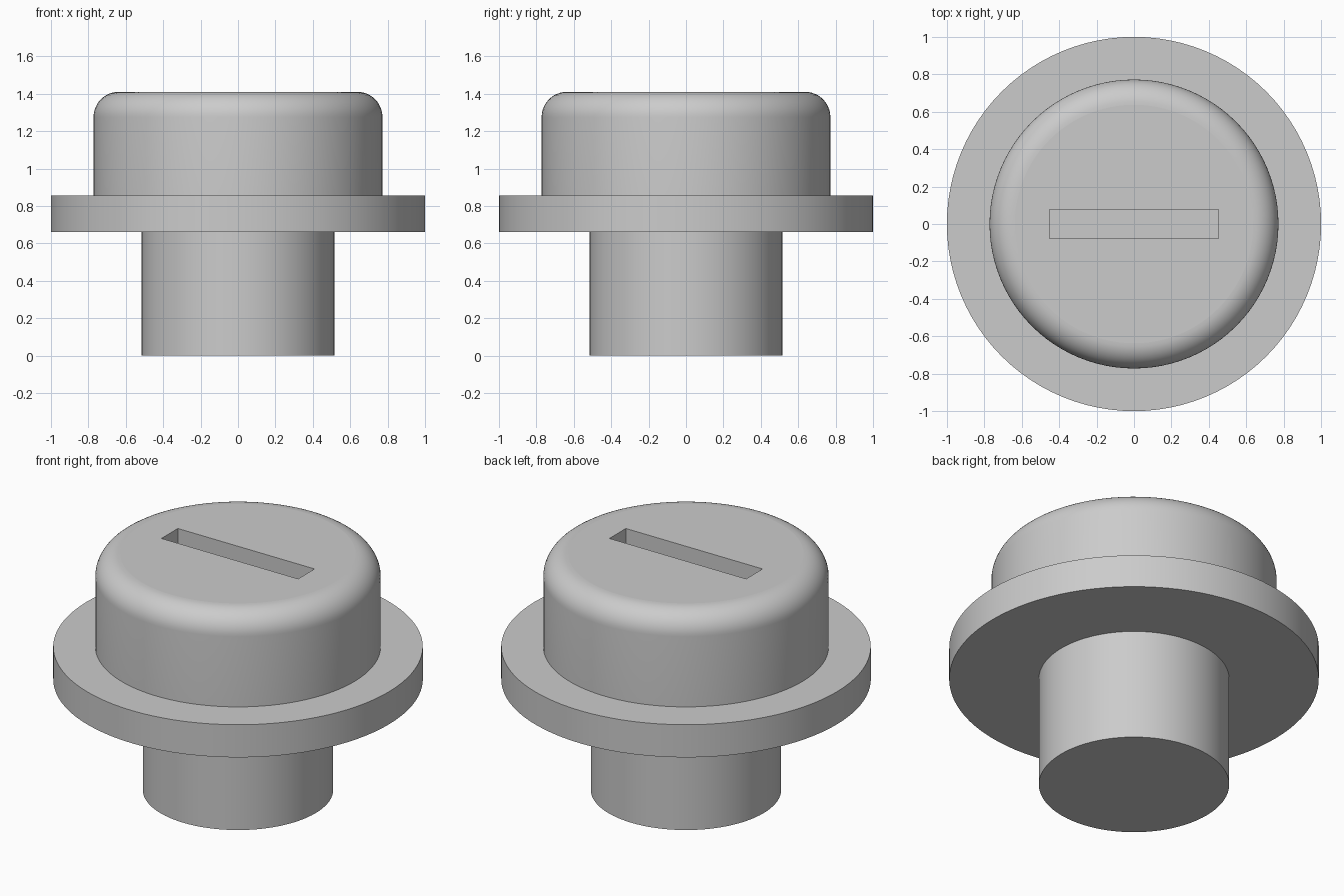
import bpy, bmesh, math

cube = bpy.data.objects.get("Cube")
if cube:
    bpy.data.objects.remove(cube, do_unlink=True)

SEGMENTS = 96
STEM_R, FLANGE_R, CAP_R = 0.515, 1.0, 0.772
FLANGE_Z0, FLANGE_Z1, TOP_Z = 0.66, 0.855, 1.41
FILLET, FILLET_STEPS = 0.135, 12
SLOT_LENGTH, SLOT_WIDTH, SLOT_DEPTH = 0.903, 0.155, 0.14

# Plain grey material
grey = bpy.data.materials.new("plain_grey")
grey.use_nodes = True
colour = (0.6, 0.6, 0.6, 1)
grey.diffuse_color = colour
grey.node_tree.nodes["Principled BSDF"].inputs["Base Color"].default_value = colour

# Half section: stem, flange, cap wall and rounded rim
profile = [(STEM_R, 0), (STEM_R, FLANGE_Z0), (FLANGE_R, FLANGE_Z0),
           (FLANGE_R, FLANGE_Z1), (CAP_R, FLANGE_Z1)]
for i in range(FILLET_STEPS + 1):
    a = math.pi / 2 * i / FILLET_STEPS
    profile.append((CAP_R - FILLET + FILLET * math.cos(a),
                    TOP_Z - FILLET + FILLET * math.sin(a)))

# Turn the section into one closed body
bm = bmesh.new()
rings = []
for r, z in profile:
    angles = [2 * math.pi * k / SEGMENTS for k in range(SEGMENTS)]
    rings.append([bm.verts.new((r * math.cos(a), r * math.sin(a), z)) for a in angles])
for low, high in zip(rings, rings[1:]):
    for k in range(SEGMENTS):
        n = (k + 1) % SEGMENTS
        bm.faces.new((low[k], low[n], high[n], high[k]))
bm.faces.new(rings[0][::-1])
bm.faces.new(rings[-1])
mesh = bpy.data.meshes.new("flanged_plug")
bm.to_mesh(mesh)
bm.free()
mesh.materials.append(grey)
plug = bpy.data.objects.new("flanged_plug", mesh)
bpy.context.collection.objects.link(plug)

# Cut the straight slot in the top
bpy.ops.mesh.primitive_cube_add(size=1, location=(0, 0, TOP_Z))
cutter = bpy.context.object
cutter.name = "slot_cutter"
cutter.scale = (SLOT_LENGTH, SLOT_WIDTH, 2 * SLOT_DEPTH)
cutter.hide_render = True
cutter.data.materials.append(grey)
bpy.ops.object.select_all(action='DESELECT')
bpy.context.view_layer.objects.active = plug
plug.select_set(True)
cut = plug.modifiers.new("slot", 'BOOLEAN')
cut.operation = 'DIFFERENCE'
cut.solver = 'EXACT'
cut.object = cutter
bpy.ops.object.modifier_apply(modifier=cut.name)
bpy.data.objects.remove(cutter, do_unlink=True)

# Smooth round walls, flat level faces
bpy.ops.object.shade_smooth_by_angle(angle=math.radians(30))
for face in plug.data.polygons:
    if abs(face.normal.z) > 0.999:
        face.use_smooth = False
